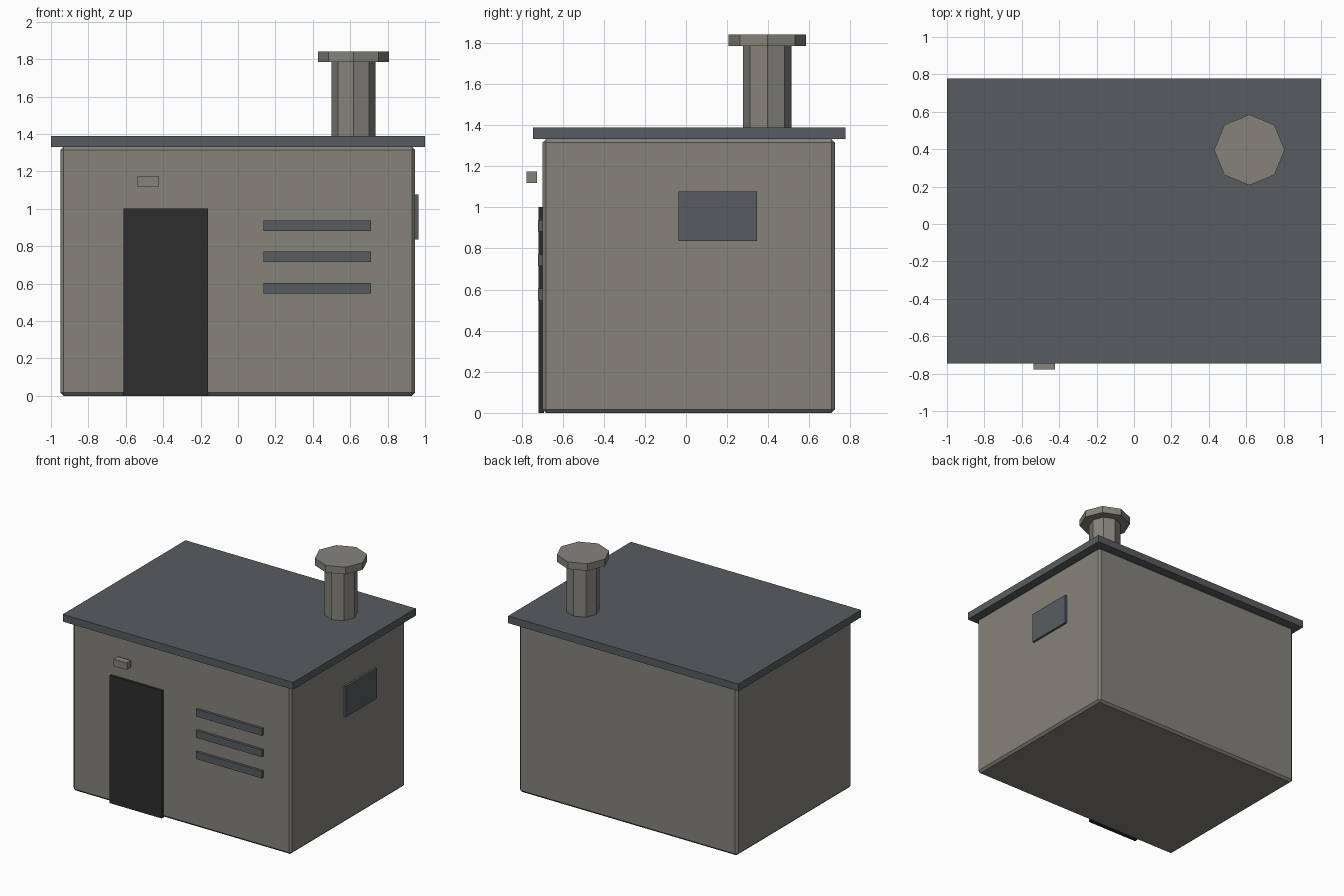
import bpy
import math

if "Cube" in bpy.data.objects:
    bpy.data.objects.remove(bpy.data.objects["Cube"])


def material(name, rgb):
    m = bpy.data.materials.new(name)
    m.diffuse_color = (*rgb, 1.0)
    m.use_nodes = True
    m.node_tree.nodes["Principled BSDF"].inputs["Base Color"].default_value = m.diffuse_color
    return m


STONE = material("warm grey stone", (0.24, 0.226, 0.198))
SLATE = material("slate grey", (0.096, 0.108, 0.116))
DARK = material("near black", (0.027, 0.027, 0.027))


def box(name, x, y, z, mat, bevel=0.0):
    """Box from (min, max) ranges, optionally chamfered."""
    spans = (x, y, z)
    bpy.ops.mesh.primitive_cube_add(size=1, location=[(a + b) / 2 for a, b in spans])
    ob = bpy.context.object
    ob.name = name
    ob.scale = [b - a for a, b in spans]
    bpy.ops.object.transform_apply(location=False, rotation=False, scale=True)
    ob.data.materials.append(mat)
    if bevel:
        mod = ob.modifiers.new("chamfer", 'BEVEL')
        mod.width = bevel
        mod.segments = 1
    return ob


def octagon(name, radius, z, mat):
    """Eight-sided upright prism on the chimney axis."""
    bpy.ops.mesh.primitive_cylinder_add(vertices=8, radius=radius, depth=z[1] - z[0],
                                        location=(0.617, 0.396, sum(z) / 2))
    ob = bpy.context.object
    ob.name = name
    ob.data.materials.append(mat)
    return ob


# Main building and flat roof
box("walls", (-0.95, 0.947), (-0.698, 0.724), (0, 1.332), STONE, bevel=0.017)
box("roof", (-1, 1), (-0.745, 0.777), (1.332, 1.389), SLATE)

# Door and the small lamp above it
box("door", (-0.612, -0.16), (-0.717, -0.69), (0, 1.002), DARK)
box("door_lamp", (-0.537, -0.422), (-0.777, -0.725), (1.119, 1.174), STONE)

# Three vent slats on the front
for i in range(3):
    z = 0.576 + i * 0.167
    box(f"vent_slat_{i + 1}", (0.137, 0.711), (-0.719, -0.69), (z - 0.028, z + 0.028), SLATE)

# Side window
box("side_window", (0.935, 0.964), (-0.036, 0.346), (0.837, 1.076), SLATE)

# Chimney with cap
octagon("chimney_shaft", 0.118, (1.37, 1.786), STONE)
octagon("chimney_cap", 0.189, (1.786, 1.842), STONE)
